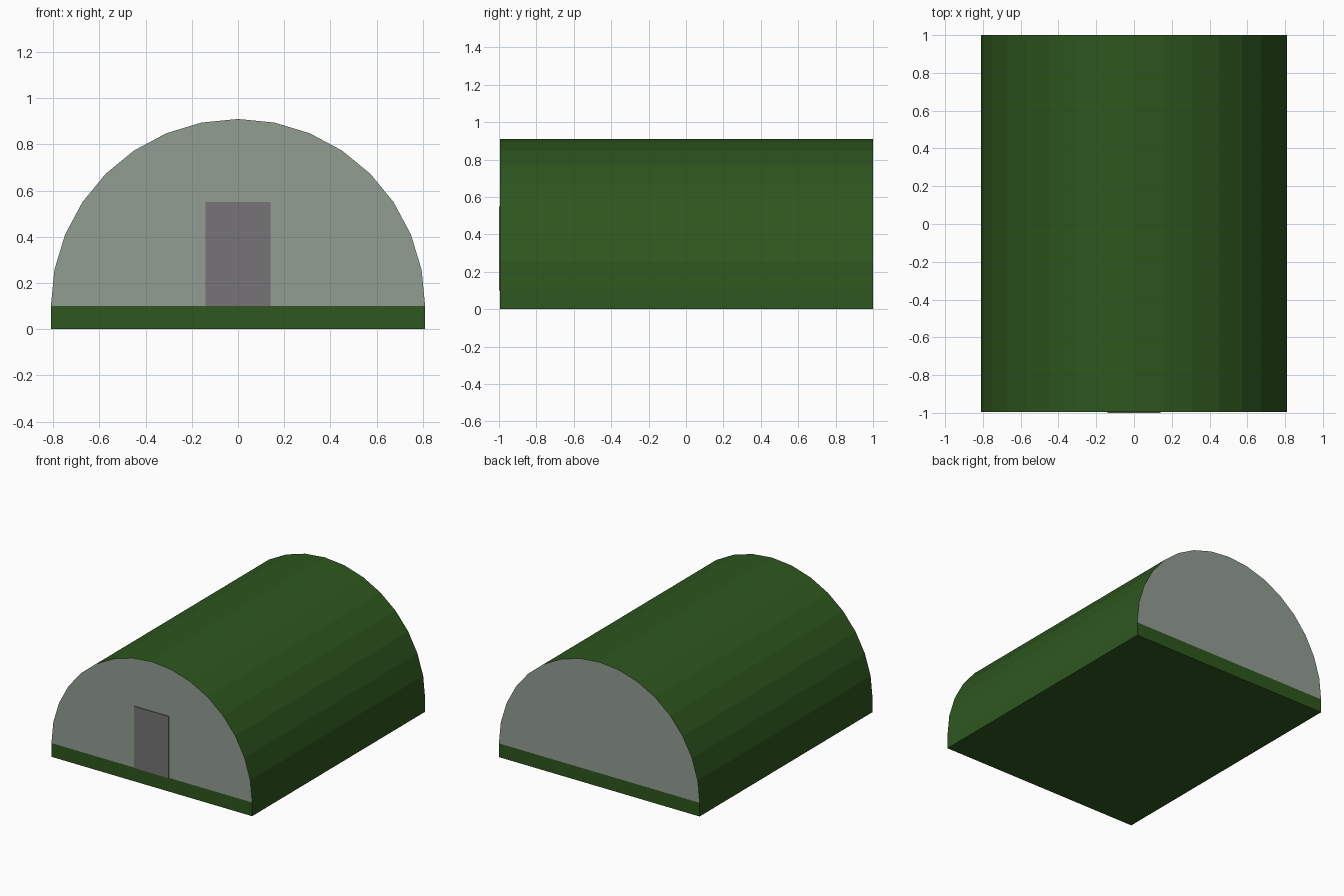
import bpy, bmesh, math

if "Cube" in bpy.data.objects:
    bpy.data.objects.remove(bpy.data.objects["Cube"])

FRONT, BACK = -0.994, 1.0      # hull ends; the door stands slightly proud
R, SILL, STEPS = 0.81, 0.10, 16


def material(name, rgb):
    m = bpy.data.materials.new(name)
    m.diffuse_color = (*rgb, 1)
    m.use_nodes = True
    m.node_tree.nodes["Principled BSDF"].inputs["Base Color"].default_value = m.diffuse_color
    return m


green = material("dark_green", (0.027, 0.095, 0.013))
wall_grey = material("wall_grey", (0.29, 0.34, 0.29))
door_grey = material("door_grey", (0.18, 0.175, 0.18))


def extrude_profile(name, pts, y0, y1, mats, skip=lambda n: False):
    """Extrude an x-z outline along y; ends use the last material."""
    bm = bmesh.new()
    a = [bm.verts.new((x, y0, z)) for x, z in pts]
    b = [bm.verts.new((x, y1, z)) for x, z in pts]
    n = len(pts)
    for i in range(n):
        j = (i + 1) % n
        bm.faces.new((a[i], a[j], b[j], b[i]))
    for ring in (a, b):
        bm.faces.new(ring).material_index = len(mats) - 1
    bmesh.ops.recalc_face_normals(bm, faces=bm.faces)
    bm.normal_update()
    # drop faces buried against a neighbouring part
    hidden = [f for f in bm.faces if skip(f.normal)]
    bmesh.ops.delete(bm, geom=hidden, context='FACES')
    me = bpy.data.meshes.new(name)
    bm.to_mesh(me)
    bm.free()
    for m in mats:
        me.materials.append(m)
    ob = bpy.data.objects.new(name, me)
    bpy.context.collection.objects.link(ob)
    return ob


# Half-round roof with pale end walls
arc = [(R * math.cos(math.pi * i / STEPS), SILL + R * math.sin(math.pi * i / STEPS))
       for i in range(STEPS + 1)]
extrude_profile("arched_roof", arc, FRONT, BACK, [green, wall_grey],
                skip=lambda n: n.z < -0.99)

# Low green base
extrude_profile("base", [(-R, 0), (R, 0), (R, SILL), (-R, SILL)], FRONT, BACK,
                [green], skip=lambda n: n.z > 0.99)

# Thin door panel on the front wall
extrude_profile("door", [(-0.14, SILL), (0.14, SILL), (0.14, 0.55), (-0.14, 0.55)],
                -1.0, FRONT, [door_grey], skip=lambda n: n.y > 0.99)
